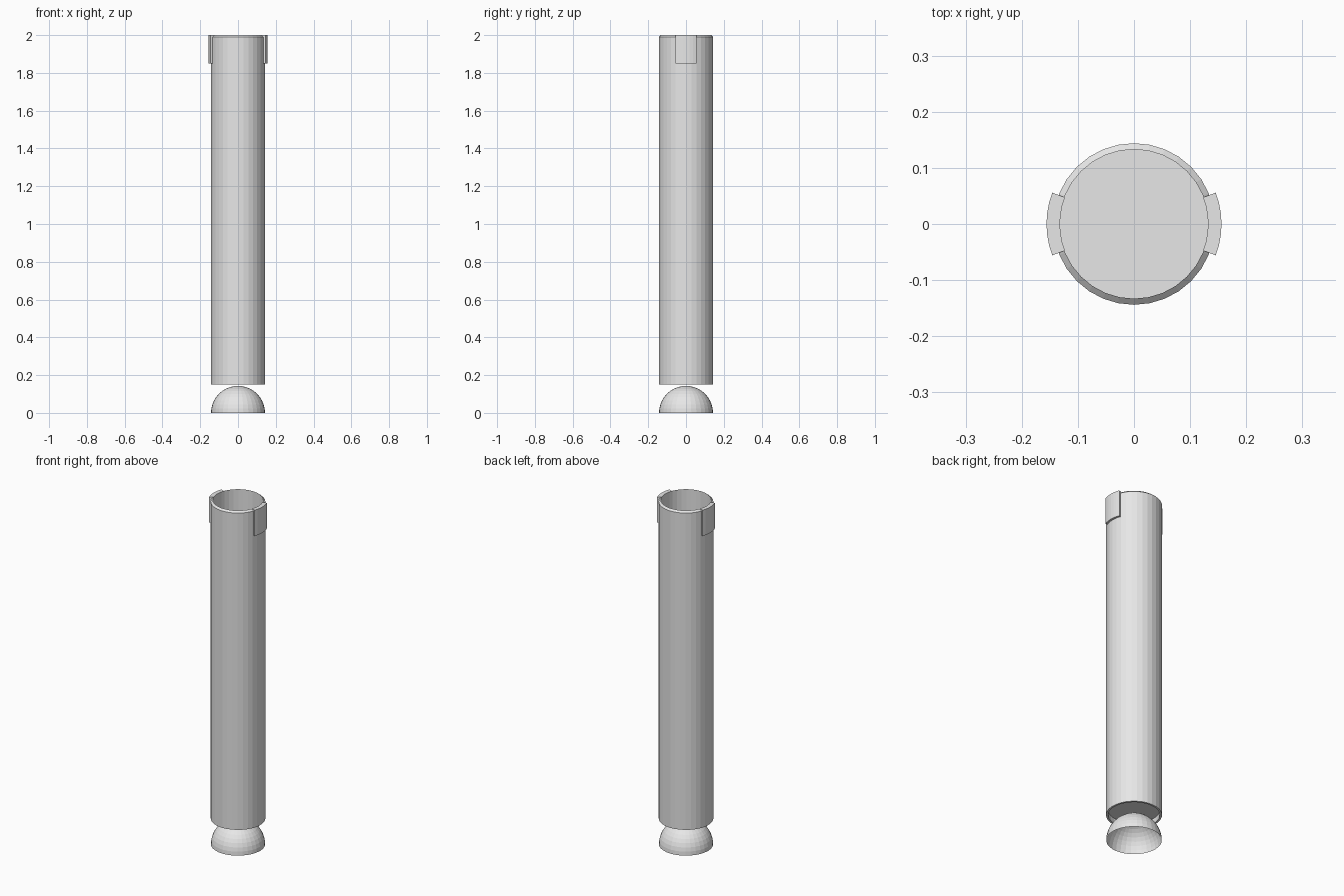
import bpy
import math

if "Cube" in bpy.data.objects:
    bpy.data.objects.remove(bpy.data.objects["Cube"])

SEGMENTS = 32
grey = bpy.data.materials.new("light_grey")
grey.diffuse_color = (0.8, 0.8, 0.8, 1)
grey.use_nodes = True
grey.node_tree.nodes["Principled BSDF"].inputs["Base Color"].default_value = grey.diffuse_color


def make_object(name, verts, faces):
    mesh = bpy.data.meshes.new(name)
    mesh.from_pydata(verts, [], faces)
    mesh.materials.append(grey)
    obj = bpy.data.objects.new(name, mesh)
    bpy.context.scene.collection.objects.link(obj)
    return obj


def lathe(name, profile):
    """Spin (radius, height) points about z; a zero radius becomes a pole."""
    verts, rings, faces = [], [], []
    for r, z in profile:
        start = len(verts)
        if r < 1e-6:
            verts.append((0, 0, z))
            rings.append([start] * SEGMENTS)
        else:
            for i in range(SEGMENTS):
                a = 2 * math.pi * i / SEGMENTS
                verts.append((r * math.cos(a), r * math.sin(a), z))
            rings.append(list(range(start, start + SEGMENTS)))
    for low, high in zip(rings, rings[1:]):
        for i in range(SEGMENTS):
            j = (i + 1) % SEGMENTS
            loop = [low[i], low[j], high[j], high[i]]
            faces.append(list(dict.fromkeys(loop)))
    return make_object(name, verts, faces)


def arc_block(name, centre, half_angle, r_in, r_out, z0, z1, steps=6):
    """Curved block following the tube wall."""
    verts, faces = [], []
    for i in range(steps + 1):
        a = centre + half_angle * (2 * i / steps - 1)
        for r, z in ((r_in, z0), (r_out, z0), (r_out, z1), (r_in, z1)):
            verts.append((r * math.cos(a), r * math.sin(a), z))
    for i in range(steps):
        a, b = 4 * i, 4 * i + 4
        for k in range(4):
            n = (k + 1) % 4
            faces.append((a + k, b + k, b + n, a + n))
    faces.append((0, 1, 2, 3))
    end = 4 * steps
    faces.append((end + 3, end + 2, end + 1, end))
    return make_object(name, verts, faces)


# Hollow tube with a floor set just above its lower rim
lathe("tube", [(0, 0.18), (0.133, 0.18), (0.133, 0.15), (0.144, 0.15),
               (0.144, 1.99), (0.133, 2.0), (0.133, 0.19), (0, 0.19)])

# Open half-sphere cap below the tube
R = 0.143
lathe("dome_cap", [(R * math.cos(math.pi / 2 * i / 10), R * math.sin(math.pi / 2 * i / 10))
                   for i in range(11)])

# Curved clips on both sides of the mouth
for side, angle in (("right", 0), ("left", math.pi)):
    arc_block("clip_" + side, angle, math.radians(21), 0.132, 0.156, 1.85, 2.0)
